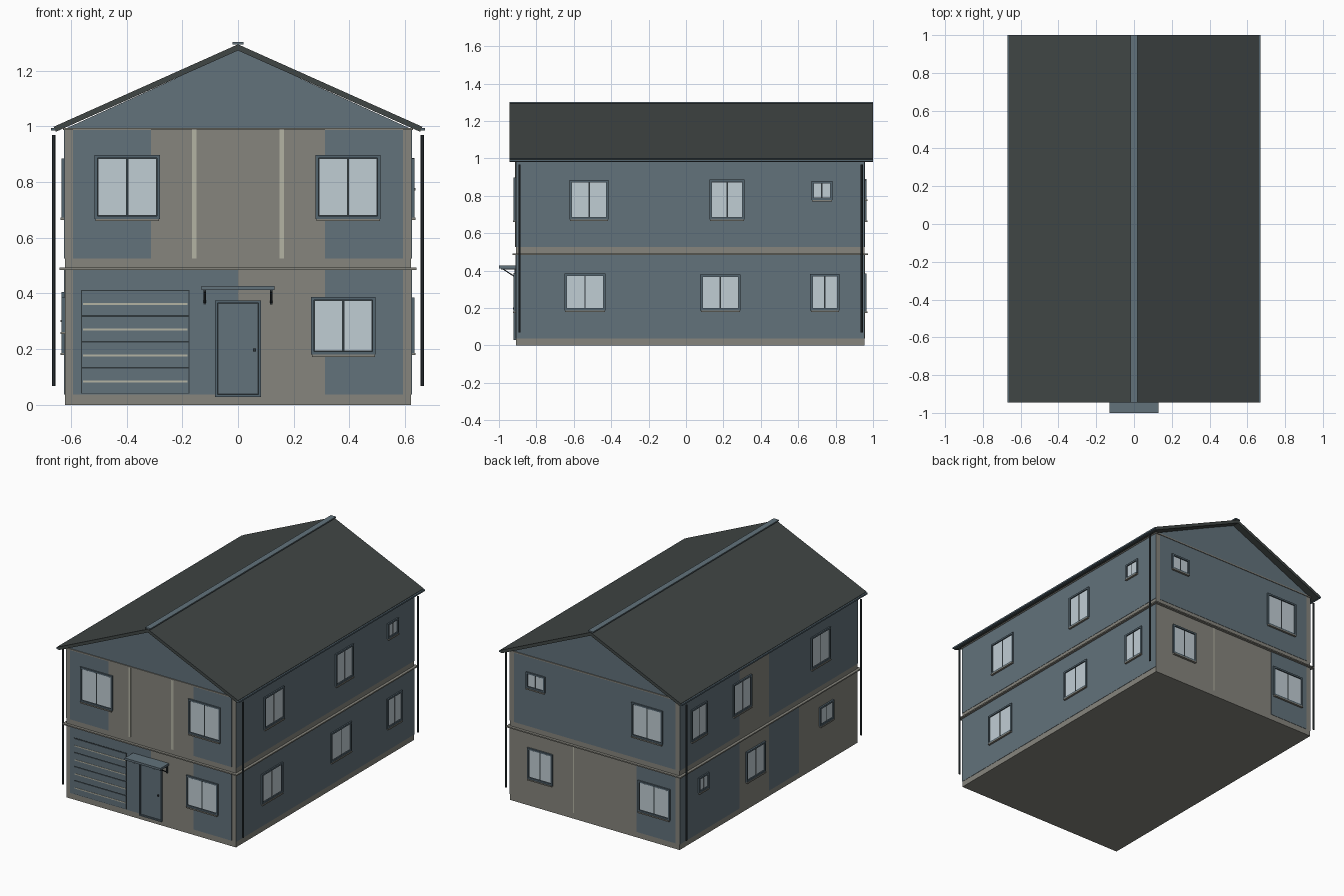
import bpy, bmesh
from mathutils import Vector

cube = bpy.data.objects.get("Cube")
if cube:
    bpy.data.objects.remove(cube, do_unlink=True)


def material(name, rgb):
    lin = [(c / 255 / 12.92) if c < 11 else ((c / 255 + 0.055) / 1.055) ** 2.4 for c in rgb]
    m = bpy.data.materials.new(name)
    m.use_nodes = True
    m.diffuse_color = (*lin, 1)
    bsdf = m.node_tree.nodes["Principled BSDF"]
    bsdf.inputs["Base Color"].default_value = (*lin, 1)
    bsdf.inputs["Roughness"].default_value = 0.8
    return m


BLUE = material("slate blue", (98, 114, 123))
TAUPE = material("taupe", (134, 133, 125))
PALE = material("pale trim", (180, 179, 164))
GLASS = material("glass", (192, 205, 212))
ROOF = material("charcoal roof", (64, 70, 69))
FRAME = material("frame blue", (84, 101, 111))
DARK = material("dark metal", (48, 56, 60))

# Wall planes and floor levels
WX, FRONT, BACK = 0.622, -0.91, 0.955
BASE, BELT, UPPER, EAVE = 0.037, 0.487, 0.525, 0.99


def finish(name, bm, mats):
    bmesh.ops.recalc_face_normals(bm, faces=bm.faces[:])
    me = bpy.data.meshes.new(name)
    bm.to_mesh(me)
    bm.free()
    for m in mats:
        me.materials.append(m)
    ob = bpy.data.objects.new(name, me)
    bpy.context.collection.objects.link(ob)
    return ob


def boxes(name, parts):
    """One object from (x0, x1, y0, y1, z0, z1, material) boxes."""
    bm, mats = bmesh.new(), []
    for x0, x1, y0, y1, z0, z1, mat in parts:
        if mat not in mats:
            mats.append(mat)
        verts = bmesh.ops.create_cube(bm, size=1)["verts"]
        for v in verts:
            v.co = Vector(((x0 + x1) / 2 + v.co.x * (x1 - x0),
                           (y0 + y1) / 2 + v.co.y * (y1 - y0),
                           (z0 + z1) / 2 + v.co.z * (z1 - z0)))
        for f in {f for v in verts for f in v.link_faces}:
            f.material_index = mats.index(mat)
    return finish(name, bm, mats)


def prism(name, profile, y0, y1, mat):
    """Extrude an (x, z) outline along y."""
    bm = bmesh.new()
    face = bm.faces.new([bm.verts.new((x, y0, z)) for x, z in profile])
    new = bmesh.ops.extrude_face_region(bm, geom=[face])["geom"]
    bmesh.ops.translate(bm, vec=(0, y1 - y0, 0),
                        verts=[v for v in new if isinstance(v, bmesh.types.BMVert)])
    return finish(name, bm, [mat])


def on_wall(side, u0, u1, z0, z1, d0, d1, mat):
    """Box given along a wall (u), in height, and in depth out from it."""
    if side == "front":
        return (u0, u1, FRONT - d1, FRONT - d0, z0, z1, mat)
    if side == "back":
        return (u0, u1, BACK + d0, BACK + d1, z0, z1, mat)
    if side == "right":  # +x wall
        return (WX + d0, WX + d1, u0, u1, z0, z1, mat)
    return (-WX - d1, -WX - d0, u0, u1, z0, z1, mat)


def ring(side, u0, u1, z0, z1, w, d, mat):
    return [on_wall(side, u0, u0 + w, z0, z1, 0, d, mat),
            on_wall(side, u1 - w, u1, z0, z1, 0, d, mat),
            on_wall(side, u0 + w, u1 - w, z0, z0 + w, 0, d, mat),
            on_wall(side, u0 + w, u1 - w, z1 - w, z1, 0, d, mat)]


def window(name, side, u0, u1, z0, z1):
    w = 0.011
    parts = ring(side, u0, u1, z0, z1, w, 0.011, FRAME)
    parts.append(on_wall(side, u0 + w, u1 - w, z0 + w, z1 - w, 0, 0.004, DARK))
    mid, g = (u0 + u1) / 2, w + 0.003
    for a, b in ((u0 + g, mid - 0.004), (mid + 0.004, u1 - g)):
        parts.append(on_wall(side, a, b, z0 + g, z1 - g, 0, 0.006, GLASS))
    parts.append(on_wall(side, u0 + 0.003, u1 - 0.003, z0 - 0.008, z0, 0, 0.015, TAUPE))
    boxes(name, parts)


# Main body, gable prism and horizontal ledges
boxes("house_body", [(-WX, WX, FRONT, BACK, 0, EAVE, TAUPE)])
prism("gable_walls", [(-WX, EAVE), (WX, EAVE), (0, 1.274)], FRONT, BACK, BLUE)
for name, z, h, o in (("belt_ledge", 0.484, 0.008, 0.018), ("gable_ledge", 0.986, 0.008, 0.006)):
    boxes(name, [(-WX - o, WX + o, FRONT - o, BACK + o, z, z + h, TAUPE)])

# Blue cladding panels: side, start, end, is upper floor
PANELS = [
    ("front", -0.592, 0, 0), ("front", 0.312, 0.592, 0),
    ("front", -0.592, -0.312, 1), ("front", 0.312, 0.592, 1),
    ("back", -0.592, -0.306, 0), ("back", -0.592, 0.592, 1),
    ("right", FRONT, BACK, 0), ("right", FRONT, BACK, 1),
    ("left", 0.33, BACK, 0), ("left", -0.29, 0.02, 0),
    ("left", 0.33, BACK, 1), ("left", FRONT, 0.02, 1),
]
boxes("blue_cladding", [on_wall(s, a, b, UPPER if up else BASE, EAVE if up else BELT,
                                0, 0.002, BLUE) for s, a, b, up in PANELS])

# Pale vertical battens
boxes("front_battens", [on_wall("front", s * 0.157 - 0.008, s * 0.157 + 0.008, UPPER, 0.986,
                                0, 0.003, PALE) for s in (-1, 1)])
boxes("back_batten", [on_wall("back", 0.152, 0.16, BASE, BELT, 0, 0.001, PALE)])

# Windows: side, start, end, bottom, top
WINDOWS = [
    ("front", -0.515, -0.28, 0.667, 0.897), ("front", 0.278, 0.512, 0.667, 0.897),
    ("front", 0.262, 0.494, 0.18, 0.387),
    ("right", -0.623, -0.414, 0.672, 0.884), ("right", 0.126, 0.313, 0.672, 0.886),
    ("right", 0.671, 0.783, 0.778, 0.88), ("right", -0.65, -0.43, 0.186, 0.385),
    ("right", 0.076, 0.292, 0.186, 0.38), ("right", 0.664, 0.822, 0.186, 0.383),
    ("back", 0.36, 0.5, 0.78, 0.885), ("back", -0.5, -0.273, 0.667, 0.89),
    ("back", 0.305, 0.49, 0.18, 0.385), ("back", -0.555, -0.32, 0.18, 0.385),
    ("left", 0.675, 0.84, 0.672, 0.884), ("left", 0.21, 0.4, 0.672, 0.884),
    ("left", -0.615, -0.415, 0.672, 0.884), ("left", 0.66, 0.765, 0.305, 0.405),
    ("left", 0.065, 0.265, 0.186, 0.385), ("left", -0.65, -0.505, 0.262, 0.387),
]
for i, spec in enumerate(WINDOWS):
    window(f"{spec[0]}_window_{i + 1}", *spec)

# Garage door: dark backing, four sections, each with a pale stripe
g0, g1, gz, step = -0.564, -0.174, 0.04, 0.093
garage = [on_wall("front", g0, g1, gz, gz + 4 * step, 0, 0.004, DARK)]
for i in range(4):
    z = gz + i * step
    garage.append(on_wall("front", g0 + 0.004, g1 - 0.004, z + 0.003, z + step - 0.003, 0, 0.008, BLUE))
    garage.append(on_wall("front", g0 + 0.008, g1 - 0.008, z + 0.04, z + 0.047, 0, 0.01, PALE))
boxes("garage_door", garage)

# Front door with frame and knob
door = ring("front", -0.082, 0.082, 0.028, 0.374, 0.009, 0.012, FRAME)
door += [on_wall("front", -0.073, 0.073, BASE, 0.365, 0, 0.004, DARK),
         on_wall("front", -0.07, 0.07, 0.04, 0.362, 0, 0.007, BLUE),
         on_wall("front", 0.054, 0.064, 0.192, 0.202, 0, 0.016, DARK)]
boxes("front_door", door)

# Door canopy with triangular brackets
boxes("door_canopy", [(-0.131, 0.131, -1.0, FRONT, 0.412, 0.426, BLUE)])
for s, side in ((1, "left"), (-1, "right")):
    x = s * 0.119
    boxes(f"{side}_canopy_bracket", [(x - 0.004, x + 0.004, -0.99, FRONT, 0.405, 0.412, DARK),
                                     (x - 0.004, x + 0.004, -0.917, FRONT, 0.36, 0.412, DARK)])
    bm = bmesh.new()
    ends = [(-0.99, 0.412), (-0.98, 0.412), (FRONT, 0.368), (FRONT, 0.36)]
    f = bm.faces.new([bm.verts.new((x - 0.004, y, z)) for y, z in ends])
    new = bmesh.ops.extrude_face_region(bm, geom=[f])["geom"]
    bmesh.ops.translate(bm, vec=(0.008, 0, 0),
                        verts=[v for v in new if isinstance(v, bmesh.types.BMVert)])
    finish(f"{side}_canopy_brace", bm, [DARK])

# Roof and ridge cap
R0, R1 = -0.945, 1.0
prism("roof", [(0, 1.294), (0.662, 0.998), (0.654, 0.98), (0, 1.272),
               (-0.654, 0.98), (-0.662, 0.998)], R0, R1, ROOF)
prism("ridge_cap", [(-0.019, 1.294), (0.019, 1.294), (0.019, 1.302), (-0.019, 1.302)], R0, R1, BLUE)

# Gutters and downpipes
for s, side in ((1, "left"), (-1, "right")):
    boxes(f"{side}_gutter", [(min(s * 0.645, s * 0.671), max(s * 0.645, s * 0.671),
                              R0, R1, 0.984, 0.994, FRAME)])
    for y, end in ((-0.89, "front"), (0.94, "back")):
        bm = bmesh.new()
        bmesh.ops.create_cone(bm, cap_ends=True, segments=8, radius1=0.006, radius2=0.006, depth=0.9)
        bmesh.ops.translate(bm, vec=(s * 0.661, y, 0.518), verts=bm.verts[:])
        finish(f"{side}_{end}_downpipe", bm, [DARK])
